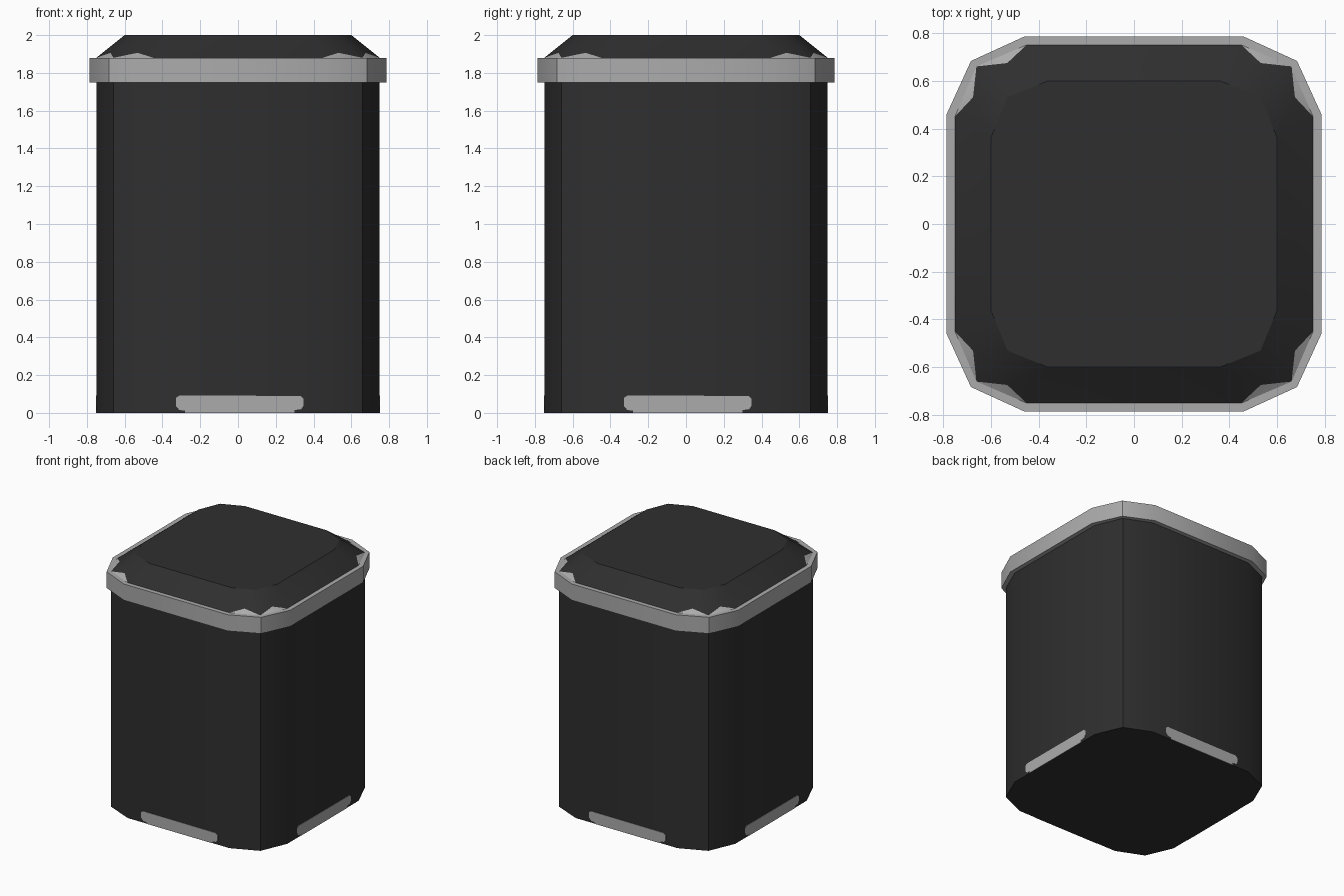
import bpy, bmesh, math
from mathutils import Matrix

if "Cube" in bpy.data.objects:
    bpy.data.objects.remove(bpy.data.objects["Cube"])


def material(name, v):
    m = bpy.data.materials.new(name)
    m.diffuse_color = (v, v, v, 1)
    m.use_nodes = True
    m.node_tree.nodes["Principled BSDF"].inputs["Base Color"].default_value = m.diffuse_color
    return m


DARK = material("dark charcoal", 0.028)
GREY = material("light grey", 0.41)


def outline(side, flat, mid):
    """Twelve-sided rounded square, counter-clockwise."""
    pts = []
    for k in range(4):
        for x, y in ((-flat, -side), (flat, -side), (mid, -mid)):
            for _ in range(k):
                x, y = -y, x
            pts.append((x, y))
    return pts


def finish(bm, name, mats):
    bmesh.ops.recalc_face_normals(bm, faces=bm.faces)
    me = bpy.data.meshes.new(name)
    bm.to_mesh(me)
    bm.free()
    for m in mats:
        me.materials.append(m)
    ob = bpy.data.objects.new(name, me)
    bpy.context.collection.objects.link(ob)
    bpy.ops.object.select_all(action='DESELECT')
    ob.select_set(True)
    bpy.context.view_layer.objects.active = ob
    bpy.ops.object.shade_smooth_by_angle(angle=math.radians(30))
    return ob


def loft(name, rings, mats, scallop=False):
    """Stack outlines (points, z) into a closed solid."""
    bm = bmesh.new()
    vs = [[bm.verts.new((x, y, z)) for x, y in pts] for pts, z in rings]
    bm.faces.new(vs[0][::-1])
    bm.faces.new(vs[-1])
    for lo, hi in zip(vs, vs[1:]):
        for i in range(12):
            j = (i + 1) % 12
            a, b, c, d = lo[i], lo[j], hi[j], hi[i]
            if scallop and i % 3:
                # light sliver at the foot of each corner slope
                foot = (a.co + b.co) / 2
                p = bm.verts.new(foot.lerp((c.co + d.co) / 2, 0.22))
                bm.faces.new((a, b, p)).material_index = 1
                bm.faces.new((a, p, d))
                bm.faces.new((p, c, d))
                bm.faces.new((p, b, c))
            else:
                bm.faces.new((a, b, c, d))
    return finish(bm, name, mats)


body = outline(0.75, 0.45, 0.66)
band = outline(0.785, 0.46, 0.683)
top = outline(0.60, 0.36, 0.53)

# Main bin, rim band and bevelled lid
loft("bin_body", [(body, 0), (body, 1.76)], [DARK])
loft("rim_band", [(band, 1.75), (band, 1.88)], [GREY])
loft("lid", [(body, 1.88), (top, 2.0)], [DARK, GREY], scallop=True)

# Light foot slot painted low on each side, as thin plates
slot = [(-0.28, 0.0), (0.30, 0.0), (0.30, 0.015), (0.335, 0.02), (0.348, 0.04),
        (0.348, 0.075), (0.33, 0.09), (-0.31, 0.092), (-0.328, 0.08),
        (-0.328, 0.035), (-0.31, 0.015), (-0.28, 0.012)]
for k, side in enumerate(("front", "right", "back", "left")):
    bm = bmesh.new()
    f = bm.faces.new([bm.verts.new((x, -0.749, z)) for x, z in slot])
    ext = bmesh.ops.extrude_face_region(bm, geom=[f])["geom"]
    bmesh.ops.translate(bm, vec=(0, -0.004, 0),
                        verts=[v for v in ext if isinstance(v, bmesh.types.BMVert)])
    bmesh.ops.rotate(bm, verts=bm.verts, matrix=Matrix.Rotation(k * math.pi / 2, 3, 'Z'))
    finish(bm, "foot_slot_" + side, [GREY])
